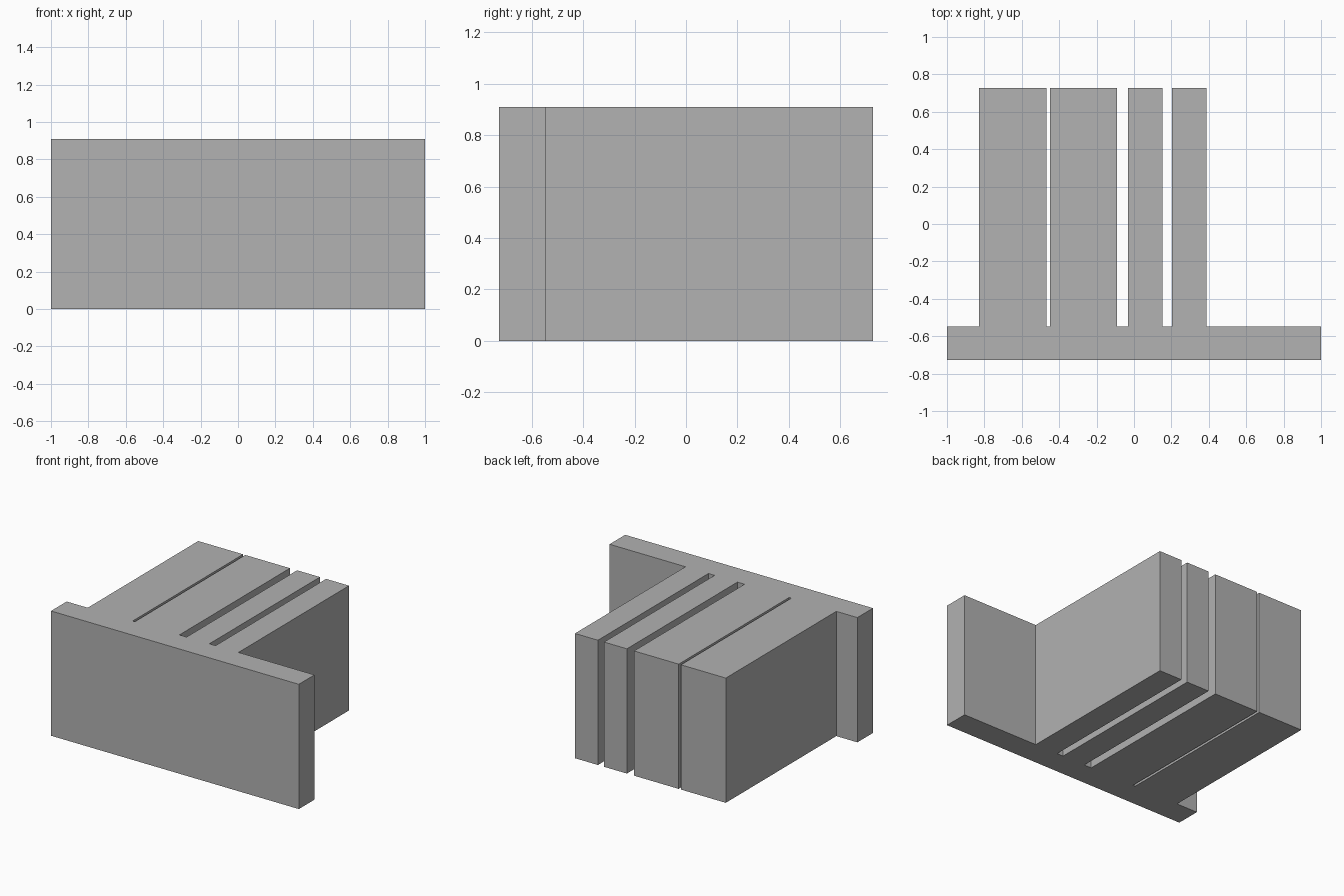
import bpy
import bmesh

cube = bpy.data.objects.get("Cube")
if cube:
    bpy.data.objects.remove(cube, do_unlink=True)

HEIGHT = 0.91
FRONT, WALL_BACK, BACK = -0.727, -0.547, 0.727
FINS = [(-0.83, -0.468), (-0.45, -0.09), (-0.032, 0.152), (0.202, 0.387)]

# Plain grey material
grey = bpy.data.materials.new("plain_grey")
grey.use_nodes = True
colour = (0.445, 0.445, 0.445, 1)
grey.diffuse_color = colour
grey.node_tree.nodes["Principled BSDF"].inputs["Base Color"].default_value = colour

# Plan outline: front wall with fins running backwards
outline = [(1, FRONT), (1, WALL_BACK)]
for left, right in reversed(FINS):
    outline += [(right, WALL_BACK), (right, BACK), (left, BACK), (left, WALL_BACK)]
outline += [(-1, WALL_BACK), (-1, FRONT)]

# Extrude the outline to full height
bm = bmesh.new()
base = bm.faces.new([bm.verts.new((x, y, 0)) for x, y in outline])
top = bmesh.ops.extrude_face_region(bm, geom=[base], use_keep_orig=True)["geom"]
bmesh.ops.translate(bm, vec=(0, 0, HEIGHT),
                    verts=[g for g in top if isinstance(g, bmesh.types.BMVert)])
bmesh.ops.recalc_face_normals(bm, faces=bm.faces)

mesh = bpy.data.meshes.new("finned_wall_block")
bm.to_mesh(mesh)
bm.free()
mesh.materials.append(grey)
block = bpy.data.objects.new("finned_wall_block", mesh)
bpy.context.collection.objects.link(block)
